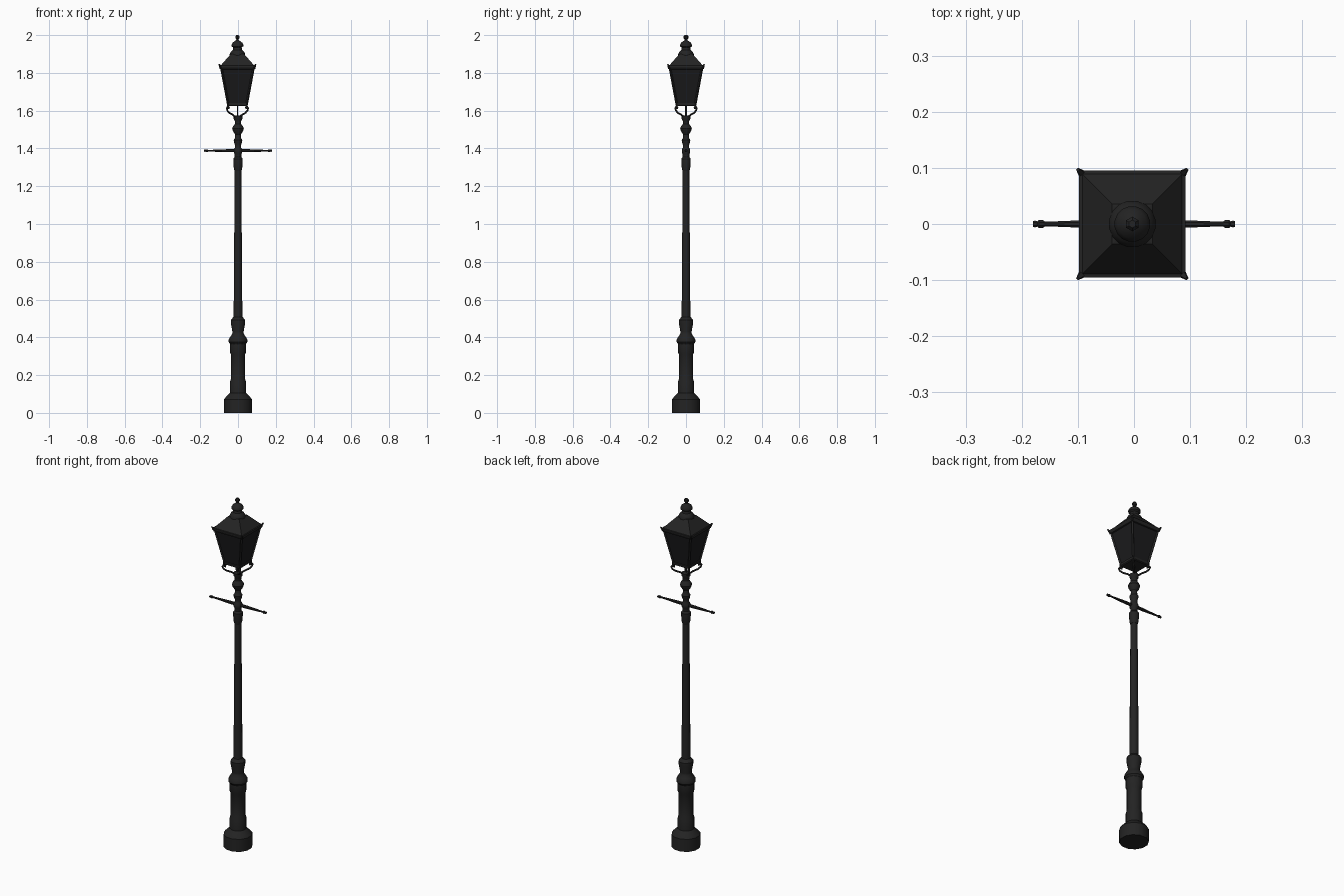
import bpy, bmesh, math
from mathutils import Vector, Matrix

if "Cube" in bpy.data.objects:
    bpy.data.objects.remove(bpy.data.objects["Cube"])


def material(name, c):
    m = bpy.data.materials.new(name)
    m.diffuse_color = (*c, 1)
    m.use_nodes = True
    m.node_tree.nodes["Principled BSDF"].inputs["Base Color"].default_value = m.diffuse_color
    return m


IRON = material("black_iron", (0.017, 0.017, 0.017))
GLASS = material("dark_glass", (0.011, 0.011, 0.012))
LX = -0.003  # lantern sits slightly off the axis


def finish(name, bm, mat, smooth):
    bmesh.ops.recalc_face_normals(bm, faces=bm.faces)
    me = bpy.data.meshes.new(name)
    bm.to_mesh(me)
    bm.free()
    me.materials.append(mat)
    ob = bpy.data.objects.new(name, me)
    bpy.context.collection.objects.link(ob)
    if smooth:
        bpy.ops.object.select_all(action='DESELECT')
        ob.select_set(True)
        bpy.context.view_layer.objects.active = ob
        bpy.ops.object.shade_smooth_by_angle(angle=math.radians(34))
    return ob


def lathe(name, profile, n=12, mat=IRON, cx=0, smooth=True, matrix=None):
    """Closed revolved form; n=4 gives a square form with half-widths."""
    bm = bmesh.new()
    k = 1 / math.cos(math.pi / n) if n == 4 else 1
    rings = []
    for r, z in profile:
        rings.append([bm.verts.new((cx + k * r * math.cos((i + .5) * math.tau / n),
                                    k * r * math.sin((i + .5) * math.tau / n), z))
                      for i in range(n)])
    for a, b in zip(rings, rings[1:]):
        for i in range(n):
            j = (i + 1) % n
            bm.faces.new((a[i], a[j], b[j], b[i]))
    bm.faces.new(rings[0][::-1])
    bm.faces.new(rings[-1])
    if matrix:
        bm.transform(matrix)
    return finish(name, bm, mat, smooth)


def bar(name, a, b, r1, r2, n=4):
    """Straight tapered bar between two points."""
    a, b = Vector(a), Vector(b)
    d = b - a
    m = Matrix.Translation(a) @ d.to_track_quat('Z', 'Y').to_matrix().to_4x4()
    return lathe(name, [(r1, 0), (r2, d.length)], n, smooth=n > 4, matrix=m)


# Post: plinth, pedestal, shaft and turned collars
lathe("base_plinth", [(.076, 0), (.076, .072), (.068, .082), (.05, .1), (.044, .105)])
lathe("pedestal", [(.044, .1), (.044, .165), (.039, .18), (.039, .31), (.044, .32),
                   (.044, .365), (.051, .375), (.051, .388), (.041, .405),
                   (.031, .42), (.031, .43), (.039, .475), (.039, .492), (.028, .505), (.022, .51)])
lathe("shaft", [(.024, .5), (.018, 1.29)])
lathe("upper_collars", [(.019, 1.28), (.023, 1.295), (.026, 1.33), (.026, 1.345), (.018, 1.355),
                        (.018, 1.37), (.023, 1.378), (.023, 1.395), (.017, 1.405), (.017, 1.42),
                        (.021, 1.43), (.024, 1.445), (.017, 1.455), (.016, 1.475), (.027, 1.49),
                        (.032, 1.505), (.027, 1.517), (.017, 1.53), (.018, 1.548),
                        (.024, 1.557), (.024, 1.572), (.01, 1.575)])
bar("gas_pipe", (LX, 0, 1.56), (LX, 0, 1.64), .004, .004, 6)

# Ladder rest with turned ends
for s in (-1, 1):
    rot = Matrix.Translation((0, 0, 1.388)) @ Matrix.Rotation(s * math.pi / 2, 4, 'Y')
    lathe("ladder_rest", [(.009, 0), (.0085, .06), (.0045, .155), (.0045, .158), (.008, .163),
                          (.008, .169), (.005, .172), (.0065, .176), (.0055, .18)], 8, matrix=rot)

# Curved cradle arms carrying the lantern corners
pts = [(.010, 1.565), (.024, 1.578), (.042, 1.588), (.053, 1.600), (.057, 1.613),
       (.051, 1.623), (.045, 1.617), (.047, 1.609)]
for sx in (-1, 1):
    for sy in (-1, 1):
        cu = bpy.data.curves.new("cradle_arm", 'CURVE')
        cu.dimensions = '3D'
        cu.bevel_depth = .0048
        cu.bevel_resolution = 1
        cu.use_fill_caps = True
        sp = cu.splines.new('POLY')
        sp.points.add(len(pts) - 1)
        for p, (r, z) in zip(sp.points, pts):
            p.co = (LX + sx * r, sy * r, z, 1)
        cu.materials.append(IRON)
        bpy.context.collection.objects.link(bpy.data.objects.new("cradle_arm", cu))
        # Lantern corner post and eave horn
        bar("corner_post", (LX + sx * .048, sy * .048, 1.628),
            (LX + sx * .087, sy * .087, 1.835), .0045, .0045)
        bar("corner_foot", (LX + sx * .049, sy * .049, 1.612),
            (LX + sx * .049, sy * .049, 1.635), .005, .005)
        bar("eave_horn", (LX + sx * .086, sy * .086, 1.826),
            (LX + sx * .097, sy * .097, 1.846), .007, .0025)

# Lantern: glazed body, rails, roof
lathe("glass_panes", [(.047, 1.632), (.086, 1.832)], 4, GLASS, LX, False)
lathe("bottom_rail", [(.048, 1.624), (.053, 1.628), (.054, 1.64), (.048, 1.641)], 4, IRON, LX, False)
lathe("top_rail", [(.084, 1.818), (.09, 1.82), (.095, 1.832), (.095, 1.838), (.09, 1.839)],
      4, IRON, LX, False)
lathe("roof", [(.092, 1.834), (.088, 1.84), (.036, 1.899), (.03, 1.9)], 4, IRON, LX, False)

# Vent cap and finial
lathe("vent_cap", [(.036, 1.885), (.042, 1.892), (.042, 1.9), (.035, 1.913), (.025, 1.922),
                   (.023, 1.934), (.032, 1.941), (.032, 1.949), (.026, 1.96), (.014, 1.969),
                   (.007, 1.973)], 16, IRON, LX)
lathe("finial", [(.007, 1.968), (.007, 1.977), (.013, 1.984), (.013, 1.993), (.007, 2.0)], 6, IRON, LX)
